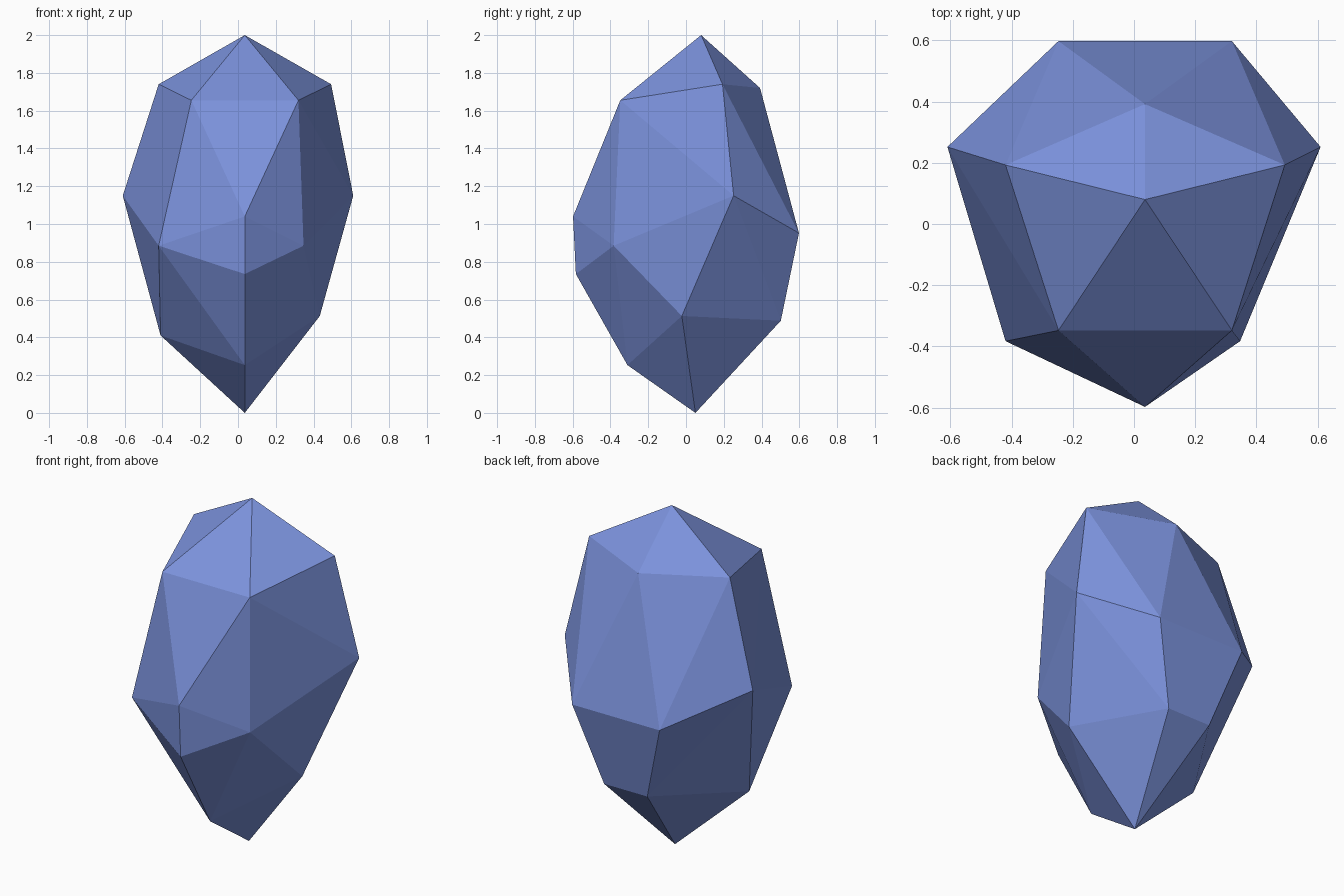
import bpy, bmesh

# Faceted gem-like rock: convex hull of a few rings of corner points
rings = [
    [(0.036, 0.08, 2.0)],                                            # tip
    [(-0.42, 0.193, 1.74), (0.493, 0.193, 1.74), (0.036, 0.392, 1.72),
     (-0.247, -0.348, 1.655), (0.32, -0.348, 1.655)],                # shoulder
    [(-0.61, 0.252, 1.15), (0.61, 0.252, 1.15), (0.036, -0.598, 1.04),
     (-0.247, 0.598, 0.952), (0.32, 0.598, 0.952)],                  # widest ring
    [(-0.42, -0.383, 0.885), (0.347, -0.383, 0.885),
     (0.036, -0.583, 0.735)],                                        # front belly
    [(0.433, -0.022, 0.513), (-0.41, 0.0, 0.41), (0.036, -0.31, 0.253),
     (-0.10, 0.502, 0.488), (0.18, 0.502, 0.488)],                   # lower ring
    [(0.036, 0.05, 0.0)],                                            # bottom point
]

bm = bmesh.new()
for ring in rings:
    for p in ring:
        bm.verts.new(p)
bmesh.ops.convex_hull(bm, input=bm.verts[:])
bmesh.ops.recalc_face_normals(bm, faces=bm.faces[:])

mesh = bpy.data.meshes.new("faceted_rock")
bm.to_mesh(mesh)
bm.free()
rock = bpy.data.objects.new("faceted_rock", mesh)
bpy.context.collection.objects.link(rock)

# Single flat blue
blue = bpy.data.materials.new("periwinkle_blue")
blue.diffuse_color = (0.2, 0.29, 0.72, 1)
mesh.materials.append(blue)
